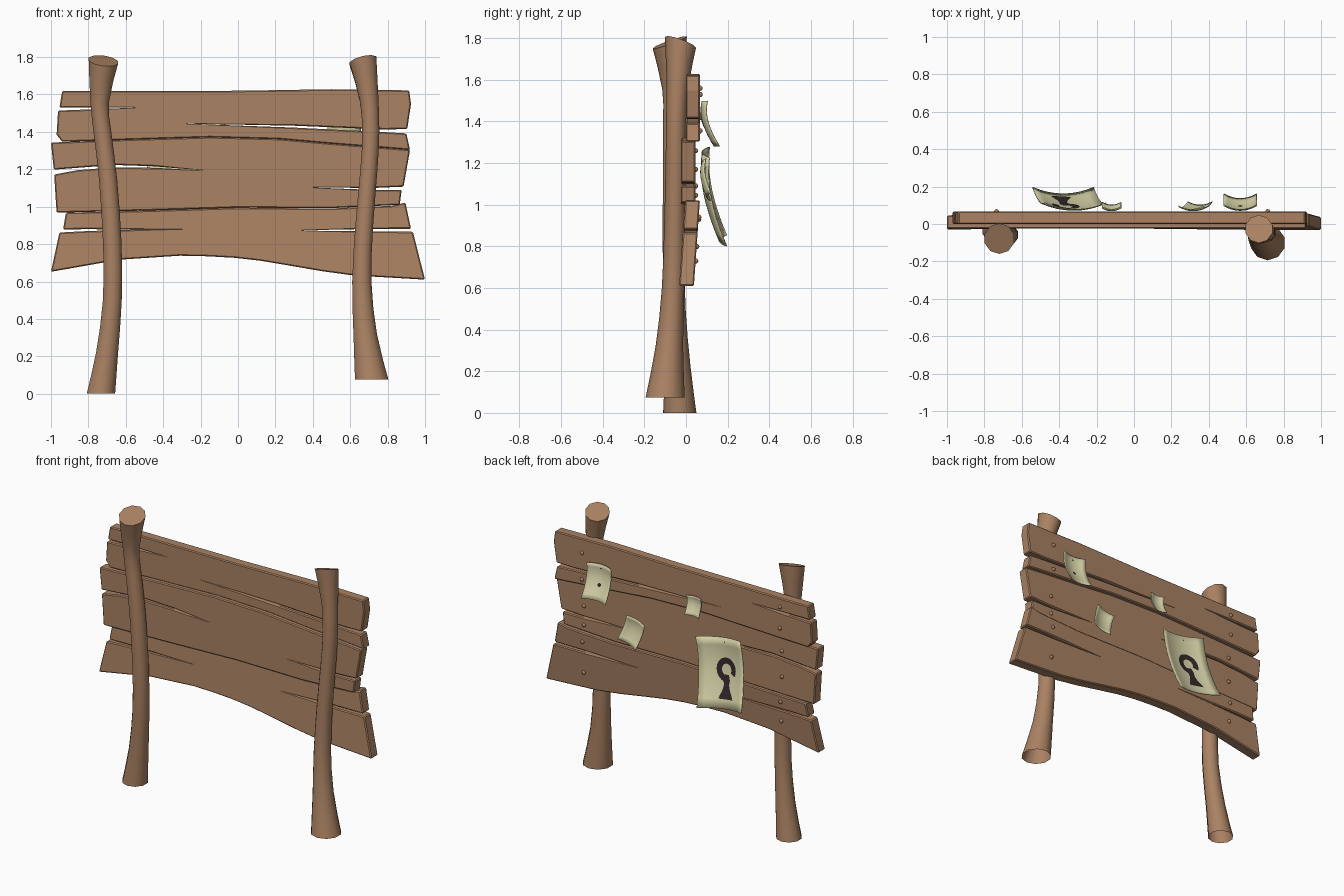
import bpy, bmesh, math
from mathutils import Vector

if "Cube" in bpy.data.objects:
    bpy.data.objects.remove(bpy.data.objects["Cube"])


def material(name, rgb):
    m = bpy.data.materials.new(name)
    m.diffuse_color = (*rgb, 1)
    m.use_nodes = True
    m.node_tree.nodes["Principled BSDF"].inputs["Base Color"].default_value = m.diffuse_color
    return m


WOOD = material("brown wood", (0.40, 0.223, 0.125))
PAPER = material("old paper", (0.70, 0.67, 0.41))
INK = material("dark ink", (0.03, 0.021, 0.023))


def finish(name, bm, mat, recalc=True):
    if recalc:
        bmesh.ops.recalc_face_normals(bm, faces=bm.faces)
    me = bpy.data.meshes.new(name)
    bm.to_mesh(me)
    bm.free()
    me.materials.append(mat)
    ob = bpy.data.objects.new(name, me)
    bpy.context.collection.objects.link(ob)
    return ob


def spline(p, steps):
    """Catmull-Rom through tuples of any length."""
    p = [Vector(q) for q in p]
    out = []
    for i in range(len(p) - 1):
        a, b, c, d = p[max(i - 1, 0)], p[i], p[i + 1], p[min(i + 2, len(p) - 1)]
        for s in range(steps):
            t = s / steps
            out.append(0.5 * (2 * b + (c - a) * t + (2 * a - 5 * b + 4 * c - d) * t * t
                              + (3 * b - a - 3 * c + d) * t ** 3))
    return out + [p[-1]]


# Crooked posts: rings of (x, y, z, radius), open below, tilted cap on top
def post(name, path, slope_x, slope_y, sides=10):
    bm = bmesh.new()
    rings = []
    path = spline([Vector(p) for p in path], 2)
    for i, (x, y, z, r) in enumerate(path):
        k = max(0, (i - len(path) + 4) / 3)       # only the last rings tilt
        ring = []
        for s in range(sides):
            a = 2 * math.pi * (s + 0.5) / sides
            dx, dy = r * math.cos(a), r * math.sin(a)
            ring.append(bm.verts.new((x + dx, y + dy, z + k * (slope_x * dx + slope_y * dy))))
        rings.append(ring)
    for a, b in zip(rings, rings[1:]):
        for s in range(sides):
            f = bm.faces.new((a[s], a[(s + 1) % sides], b[(s + 1) % sides], b[s]))
            f.smooth = True
    bm.faces.new(rings[-1])
    return finish(name, bm, WOOD)


post("left_post", [(-.733, -.03, 0, .08), (-.70, -.04, .22, .062), (-.672, -.055, .5, .053),
                   (-.672, -.06, .8, .052), (-.695, -.06, 1.15, .051), (-.725, -.06, 1.4, .05),
                   (-.74, -.062, 1.56, .052), (-.72, -.078, 1.78, .082)], -.12, .35)
post("right_post", [(.715, -.10, .075, .094), (.68, -.08, .32, .066), (.662, -.062, .6, .054),
                    (.675, -.055, .9, .05), (.70, -.05, 1.2, .048), (.71, -.048, 1.4, .048),
                    (.70, -.04, 1.58, .053), (.668, -.027, 1.78, .075)], .22, -.35)


# Three wide planks, outlines in x/z with split ends cut in as thin wedges
def plank(name, outline, front, back, lean=0, z0=0):
    bm = bmesh.new()
    a = [bm.verts.new((x, front + lean * (z - z0), z)) for x, z in outline]
    b = [bm.verts.new((x, back + lean * (z - z0), z)) for x, z in outline]
    n = len(a)
    bm.faces.new(a)
    bm.faces.new(b[::-1])
    for i in range(n):
        bm.faces.new((a[i], a[(i + 1) % n], b[(i + 1) % n], b[i]))
    ob = finish(name, bm, WOOD)
    m = ob.modifiers.new("worn edges", 'BEVEL')
    m.width, m.segments, m.use_clamp_overlap = .006, 1, False
    m.limit_method, m.angle_limit = 'ANGLE', math.radians(50)


plank("top_plank", [
    (-.94, 1.618), (0, 1.62), (.5, 1.628), (.915, 1.622), (.925, 1.55), (.905, 1.415),
    (.78, 1.413), (.3, 1.433), (-.31, 1.445), (.3, 1.423), (.78, 1.399), (.90, 1.392),
    (.92, 1.303), (.49, 1.337), (.22, 1.361), (-.15, 1.371), (-.58, 1.358), (-.94, 1.347),
    (-.97, 1.385), (-.962, 1.514), (-.8, 1.52), (-.51, 1.531), (-.8, 1.530), (-.955, 1.530)],
    0, .067)
plank("middle_plank", [
    (-1, 1.343), (-.58, 1.36), (-.15, 1.373), (.22, 1.363), (.49, 1.339), (.92, 1.305),
    (.885, 1.107), (.72, 1.100), (.36, 1.104), (.72, 1.090), (.875, 1.090), (.865, 1.01),
    (.49, .992), (0, .995), (-.47, .98), (-.97, .968), (-.983, 1.172), (-.86, 1.195),
    (-.66, 1.211), (-.45, 1.208), (-.17, 1.193), (-.45, 1.216), (-.66, 1.223), (-.985, 1.198)],
    -.025, .045)
plank("bottom_plank", [
    (-.92, .968), (-.47, .98), (0, .995), (.49, .99), (.82, 1.005), (.895, 1.022), (.925, .882),
    (.7, .881), (.3, .873), (.7, .868), (.935, .866), (1, .61), (.62, .632), (.45, .655),
    (.275, .685), (.12, .711), (-.02, .727), (-.17, .735), (-.31, .738), (-.63, .717), (-1, .652),
    (-.955, .862), (-.8, .870), (-.57, .877), (-.8, .880), (-.935, .878)],
    -.033, .038, .07, .61)

# Nail heads on the back of the planks, one per split board end
for side, x, heights in (("left", -.735, (1.56, 1.42, 1.26, 1.09, .93, .80)),
                         ("right", .715, (1.53, 1.355, 1.17, 1.045, .94, .73))):
    bm = bmesh.new()
    for z in heights:
        y = .067 if z > 1.34 else .045 if z > .99 else .038 + .07 * (z - .61)
        vs = bmesh.ops.create_uvsphere(bm, u_segments=8, v_segments=6, radius=.013)["verts"]
        bmesh.ops.translate(bm, verts=vs, vec=(x, y, z))
    for f in bm.faces:
        f.smooth = True
    finish(side + "_nails", bm, WOOD)


# Curled notices pinned to the back: u, v in -1..1 (u along x, v upwards)
def curl(cx, cz, w, h, rot, cup, lift, base=.068):
    def at(u, v, off=0):
        t = (1 - v) / 2
        x, z = u * w / 2, v * h / 2
        y = base + cup * u * u + lift * t ** 2 + .012 * max(v, 0) ** 2 + off
        c, s = math.cos(rot), math.sin(rot)
        return (cx + x * c + z * s, y, cz - x * s + z * c)
    return at


def paper(name, at, n=8):
    bm = bmesh.new()
    g = [[bm.verts.new(at(2 * i / n - 1, 2 * j / n - 1)) for i in range(n + 1)] for j in range(n + 1)]
    for j in range(n):
        for i in range(n):
            f = bm.faces.new((g[j][i], g[j + 1][i], g[j + 1][i + 1], g[j][i + 1]))
            f.smooth = True
    ob = finish(name, bm, PAPER, False)
    m = ob.modifiers.new("thickness", 'SOLIDIFY')
    m.thickness, m.offset = .005, -1


def ink(name, at, strips):
    """Strips are lists of (left, right) pairs in u, v laid just above the paper."""
    bm = bmesh.new()
    for strip in strips:
        rows = [[bm.verts.new(at(*p, .003)) for p in pair] for pair in strip]
        for a, b in zip(rows, rows[1:]):
            bm.faces.new((a[0], a[1], b[1], b[0]))
    bmesh.ops.recalc_face_normals(bm, faces=bm.faces)
    for f in bm.faces:
        f.normal_update()
        if f.normal.y < 0:
            f.normal_flip()
    finish(name, bm, INK, False)


def dot(u, v, ru, rv):
    rows = [i / 6 * math.pi for i in range(7)]
    return [((u - ru * math.sin(a) - .001, v + rv * math.cos(a)),
             (u + ru * math.sin(a) + .001, v + rv * math.cos(a))) for a in rows]


big = curl(-.345, 1.04, .33, .43, math.radians(9), .035, .095)
tall = curl(.568, 1.39, .175, .215, 0, .025, .07)
small = curl(-.12, 1.41, .10, .12, 0, .015, .035)
tilted = curl(.328, 1.12, .135, .17, math.radians(-17), .018, .035)
for name, at in (("large_notice", big), ("tall_notice", tall),
                 ("small_notice", small), ("tilted_notice", tilted)):
    paper(name, at)

# Ink emblem on the large notice: an open ring above a flared foot
arc = []
for i in range(19):
    a = math.radians(-75 + 285 * i / 18)
    ro, ri = .074, .036
    mid = (-.13, .06)
    arc.append(tuple((mid[0] - r * math.cos(a + math.pi) * 6.06 * -1 * -1, mid[1] + r * math.sin(a) * 4.65)
                     for r in (ro, ri)))
foot = [((-.13 - w, v), (-.13 + w, v)) for v, w in
        ((-.08, .10), (-.24, .15), (-.36, .12), (-.50, .17), (-.64, .27), (-.74, .33))]
ink("large_notice_emblem", big, [arc, foot, dot(-.13, .86, .025, .02)])
ink("tall_notice_marks", tall, [dot(0, -.2, .14, .10), dot(0, .75, .07, .05)])
